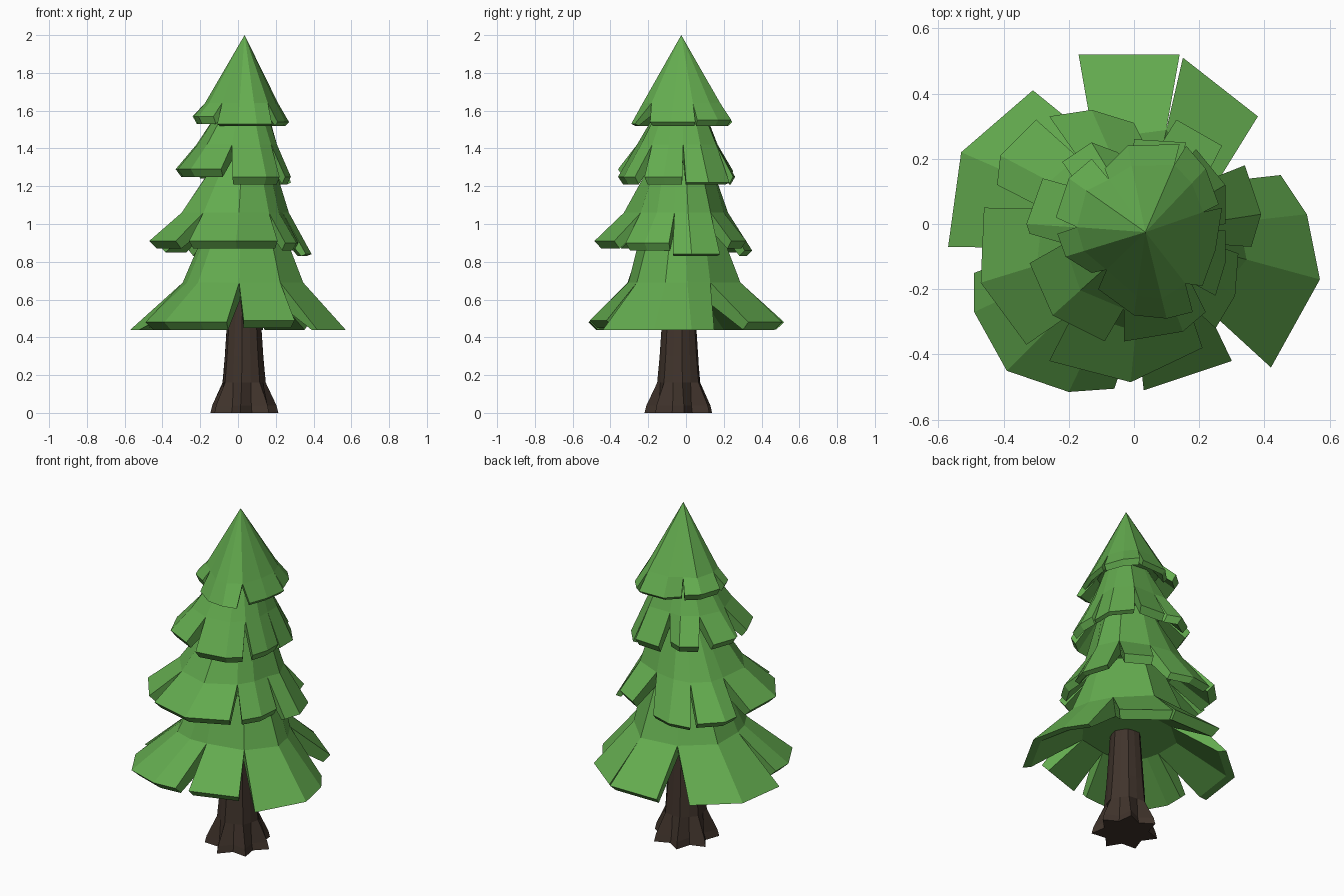
import bpy, bmesh, math
from mathutils import Vector

if "Cube" in bpy.data.objects:
    bpy.data.objects.remove(bpy.data.objects["Cube"])

CX, CY = 0.035, -0.025


def material(name, rgb):
    m = bpy.data.materials.new(name)
    m.diffuse_color = (*rgb, 1)
    m.use_nodes = True
    m.node_tree.nodes["Principled BSDF"].inputs["Base Color"].default_value = m.diffuse_color
    return m


green = material("needles", (0.126, 0.41, 0.078))
brown = material("bark", (0.052, 0.034, 0.025))


def finish(name, bm, mat):
    bmesh.ops.remove_doubles(bm, verts=bm.verts, dist=0.0005)
    bmesh.ops.recalc_face_normals(bm, faces=bm.faces)
    me = bpy.data.meshes.new(name)
    bm.to_mesh(me)
    bm.free()
    me.materials.append(mat)
    bpy.context.collection.objects.link(bpy.data.objects.new(name, me))


def tier(name, top, mid, inner_z, floor, lobes):
    """Skirt of thick branch lobes. top=(radius,z), mid=(share of rim radius,z);
    lobes=[(rim z, [outline points, counter-clockwise])]."""
    bm = bmesh.new()
    c = Vector((CX, CY))
    rims = [[Vector(p) - c for p in pts] for _, pts in lobes]
    n = len(lobes)

    def vert(v, z):
        return bm.verts.new((c.x + v.x, c.y + v.y, z))

    cap = vert(Vector((0, 0)), top[1])
    hub = vert(Vector((0, 0)), inner_z)
    for i, (z, _) in enumerate(lobes):
        cols = []
        for j, p in enumerate(rims[i]):
            m = p.copy()
            # neighbouring lobes meet at the top of the notch
            if j == 0:
                m = (p + rims[i - 1][-1]) / 2
            elif j == len(rims[i]) - 1:
                m = (p + rims[(i + 1) % n][0]) / 2
            m = m * mid[0]
            cols.append([cap if top[0] == 0 else vert(m.normalized() * top[0], top[1]),
                         vert(m, mid[1]), vert(p, z),
                         vert(p * 0.92, max(z - 0.04, floor)),
                         vert(m * 0.8, inner_z)])
        for a, b in zip(cols, cols[1:]):
            if top[0]:
                bm.faces.new((cap, a[0], b[0]))
                bm.faces.new((a[0], a[1], b[1], b[0]))
            else:
                bm.faces.new((cap, a[1], b[1]))
            for k in (1, 2, 3):
                bm.faces.new((a[k], a[k + 1], b[k + 1], b[k]))
            bm.faces.new((a[4], hub, b[4]))
        # side walls of the notch
        for e in (cols[0], cols[-1]):
            bm.faces.new((e[1], e[2], e[3], e[4]))
    finish(name, bm, green)


tier("top_branches", (0, 2.0), (0.77, 1.64), 1.60, 1.52, [
    (1.54, [(0.21, -0.19), (0.25, -0.08), (0.27, 0.05)]),
    (1.55, [(0.26, 0.06), (0.22, 0.17), (0.16, 0.24)]),
    (1.54, [(0.14, 0.245), (-0.02, 0.24), (-0.09, 0.17)]),
    (1.57, [(-0.13, 0.20), (-0.20, 0.14), (-0.24, 0.02)]),
    (1.57, [(-0.235, -0.03), (-0.21, -0.10), (-0.13, -0.15)]),
    (1.53, [(-0.11, -0.20), (0.0, -0.28), (0.10, -0.29), (0.18, -0.27)]),
])
tier("upper_branches", (0.11, 1.64), (0.70, 1.42), 1.36, 1.21, [
    (1.25, [(0.25, -0.22), (0.28, -0.12), (0.28, -0.02)]),
    (1.22, [(0.28, 0.0), (0.28, 0.12), (0.19, 0.23)]),
    (1.25, [(0.16, 0.25), (0.0, 0.26)]),
    (1.28, [(-0.05, 0.22), (-0.13, 0.25), (-0.22, 0.19)]),
    (1.29, [(-0.28, 0.14), (-0.33, 0.0), (-0.32, -0.03)]),
    (1.29, [(-0.32, -0.12), (-0.25, -0.28), (-0.09, -0.36)]),
    (1.25, [(-0.03, -0.36), (0.15, -0.33), (0.22, -0.27)]),
])
tier("middle_branches", (0.15, 1.34), (0.66, 1.06), 1.0, 0.83, [
    (0.90, [(0.25, -0.32), (0.31, -0.22), (0.32, -0.09)]),
    (0.84, [(0.36, -0.07), (0.39, 0.03), (0.34, 0.18)]),
    (0.91, [(0.27, 0.24), (0.13, 0.32)]),
    (0.86, [(0.0, 0.31), (-0.13, 0.35), (-0.26, 0.33)]),
    (0.89, [(-0.30, 0.32), (-0.41, 0.21), (-0.42, 0.12)]),
    (0.91, [(-0.46, 0.05), (-0.47, -0.18), (-0.33, -0.37)]),
    (0.91, [(-0.26, -0.42), (-0.01, -0.485), (0.21, -0.38)]),
])
tier("bottom_branches", (0.21, 0.97), (0.58, 0.69), 0.60, 0.44, [
    (0.44, [(0.42, -0.44), (0.57, -0.17), (0.53, 0.03), (0.45, 0.15)]),
    (0.48, [(0.38, 0.33), (0.15, 0.51)]),
    (0.48, [(0.14, 0.52), (-0.17, 0.52)]),
    (0.44, [(-0.31, 0.41), (-0.53, 0.22), (-0.57, -0.07)]),
    (0.48, [(-0.49, -0.15), (-0.49, -0.27), (-0.39, -0.45), (-0.20, -0.515), (-0.06, -0.505)]),
    (0.49, [(0.03, -0.51), (0.30, -0.42)]),
])

# trunk: tapered column flaring into alternating roots
bm = bmesh.new()
N = 14
rings = []
for z, r_root, r_gap in [(0.0, 0.185, 0.125), (0.04, 0.175, 0.115), (0.16, 0.118, 0.108),
                         (0.30, 0.105, 0.10), (0.75, 0.075, 0.07)]:
    ring = []
    for i in range(N):
        a = 2 * math.pi * (i + 0.3) / N
        r = r_gap if i % 2 else r_root
        ring.append(bm.verts.new((0.03 + r * math.cos(a), -0.035 + r * math.sin(a), z)))
    rings.append(ring)
for lo, hi in zip(rings, rings[1:]):
    for i in range(N):
        j = (i + 1) % N
        bm.faces.new((lo[i], lo[j], hi[j], hi[i]))
bm.faces.new(rings[0])
bm.faces.new(rings[-1])
finish("trunk", bm, brown)
